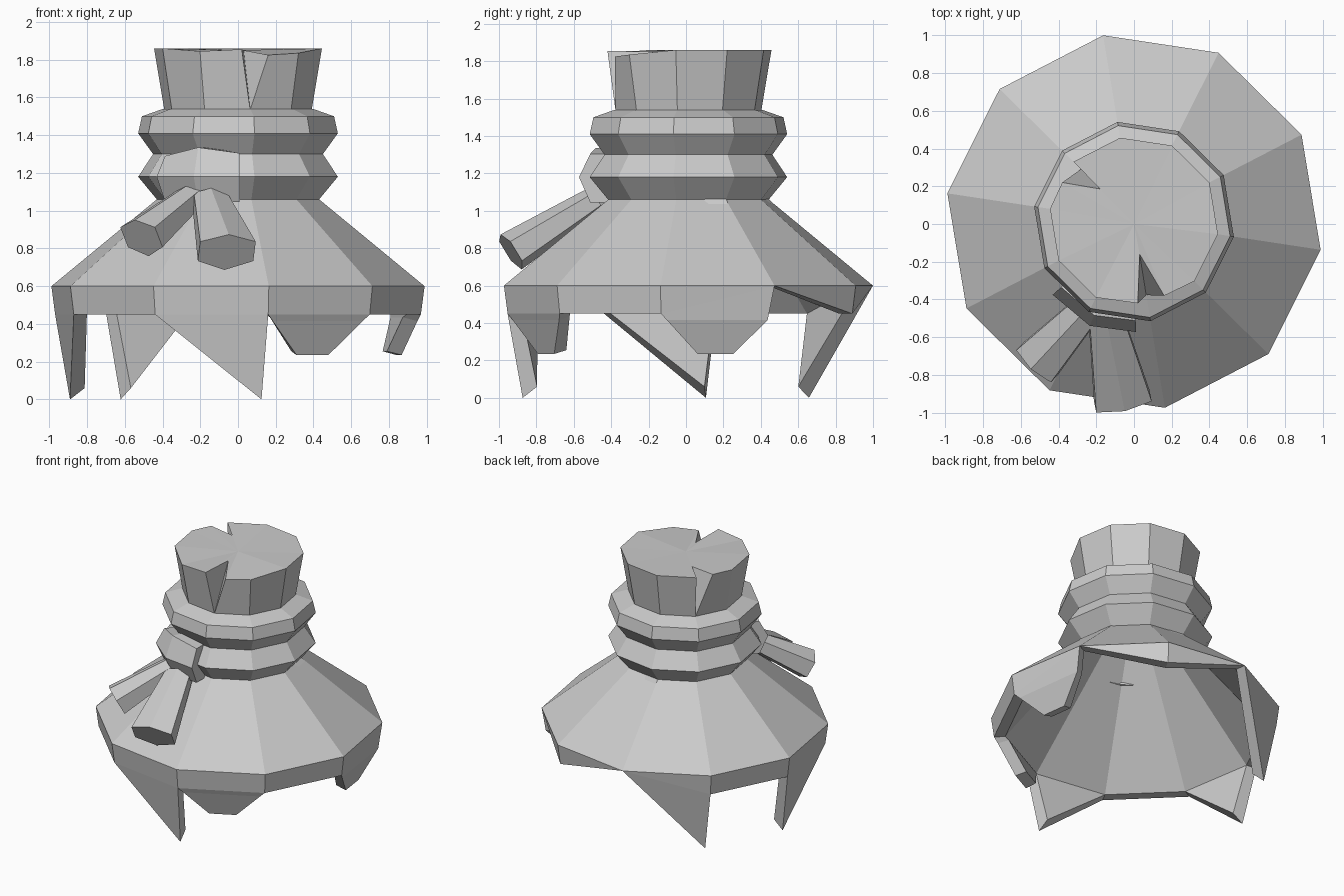
import bpy, bmesh
from math import radians, cos, sin
from mathutils import Vector

if "Cube" in bpy.data.objects:
    bpy.data.objects.remove(bpy.data.objects["Cube"])

N = 10
CY = 0.013


def polar(r, deg, z):
    return Vector((r * cos(radians(deg)), CY + r * sin(radians(deg)), z))


def angle(k):
    return -8.6 + 36 * k


def finish(bm, name):
    bmesh.ops.recalc_face_normals(bm, faces=bm.faces[:])
    me = bpy.data.meshes.new(name)
    bm.to_mesh(me)
    bm.free()
    ob = bpy.data.objects.new(name, me)
    bpy.context.collection.objects.link(ob)
    return ob


def loft(name, rings):
    """Skin a row of equally long point rings and cap both ends."""
    bm = bmesh.new()
    vs = [[bm.verts.new(p) for p in ring] for ring in rings]
    n = len(vs[0])
    for a, b in zip(vs, vs[1:]):
        for i in range(n):
            j = (i + 1) % n
            bm.faces.new((a[i], a[j], b[j], b[i]))
    bm.faces.new(vs[0][::-1])
    bm.faces.new(vs[-1])
    return finish(bm, name)


# Cape: ten-sided cone with a hem band, torn spikes and hanging flaps
bm = bmesh.new()
top = [bm.verts.new(polar(0.435, angle(k), 1.06)) for k in range(N)]
mid = [bm.verts.new(polar(1.0, angle(k), 0.60)) for k in range(N)]
low = [mid[k] if k in (1, 3) else bm.verts.new(polar(0.98, angle(k), 0.45))
       for k in range(N)]
for k in range(N):
    j = (k + 1) % N
    bm.faces.new((mid[k], mid[j], top[j], top[k]))
    bm.faces.new(list(dict.fromkeys((low[k], low[j], mid[j], mid[k]))))

hanging = []                     # faces that get an inner copy
lift = {v: 0.0 for v in low}     # how far the inner copy sits higher

# torn spikes: side of the cape -> direction of the tip
for k, tip_deg in ((3, 134), (5, 174), (7, 278)):
    tip = bm.verts.new(polar(0.895, tip_deg, 0.0))
    lift[tip] = 0.06
    hanging.append(bm.faces.new((low[k], tip, low[(k + 1) % N])))

# rounded flaps
for k in (0, 8):
    a, b = low[k], low[(k + 1) % N]
    row = (a, b)
    for t, s, z in ((0.05, 0.985, 0.415), (0.33, 0.92, 0.235)):
        new = []
        for u in (t, 1 - t):
            p = a.co.lerp(b.co, u)
            v = bm.verts.new((p.x * s, CY + (p.y - CY) * s, z))
            lift[v] = 0.02
            new.append(v)
        hanging.append(bm.faces.new((new[0], new[1], row[1], row[0])))
        row = new

# cape lining: inner copy of the hem, spikes and flaps, rising as a plain cone
rim_edges = [e for e in bm.edges if e.is_boundary and e.verts[0] not in top]
inner = {}
for v, dz in lift.items():
    flat = Vector((v.co.x, v.co.y - CY, 0))
    inner[v] = bm.verts.new(v.co - flat.normalized() * 0.078 + Vector((0, 0, dz)))
for f in hanging:
    bm.faces.new([inner[v] for v in reversed(f.verts)])
for e in rim_edges:
    a, b = e.verts
    bm.faces.new((a, b, inner[b], inner[a]))
throat = [bm.verts.new(polar(0.25, angle(k), 1.24)) for k in range(N)]
for k in range(N):
    j = (k + 1) % N
    bm.faces.new((inner[low[j]], inner[low[k]], throat[k], throat[j]))
bm.faces.new(throat)
# close the cape's top above the lining
crown = [bm.verts.new(polar(0.30, angle(k), 1.28)) for k in range(N)]
for k in range(N):
    j = (k + 1) % N
    bm.faces.new((top[k], top[j], crown[j], crown[k]))
bm.faces.new(crown)
finish(bm, "cape")

# Scarf: two rolls around the neck, open below so the lining can rise into it
profile = [(0.435, 1.06), (0.535, 1.18), (0.455, 1.30),
           (0.535, 1.41), (0.515, 1.50), (0.40, 1.54)]
rings = [(0.32, 1.29)] + profile
loft("scarf_rolls", [[polar(r, angle(k), z) for k in range(N)] for r, z in rings])

# Collar: flared stump, two corners split open into wedge notches
splits = {8: [(0.02, -0.42, 1.855), (0.03, -0.16, 1.85), (0.16, -0.38, 1.825)],
          4: [(-0.32, 0.33, 1.86), (-0.03, 0.16, 1.85), (-0.38, 0.22, 1.86)]}
front_dip = {7: 1.845, 9: 1.835}
bm = bmesh.new()
bottom = [bm.verts.new(polar(0.395, angle(k), 1.535)) for k in range(N)]
rim = []
for k in range(N):
    pts = splits.get(k, [polar(0.45, angle(k), front_dip.get(k, 1.86))])
    rim.append([bm.verts.new(p) for p in pts])
for k in range(N):
    j = (k + 1) % N
    bm.faces.new((bottom[k], bottom[j], rim[j][0], rim[k][-1]))
    for p, q in zip(rim[k], rim[k][1:]):
        bm.faces.new((bottom[k], p, q))
bm.faces.new(bottom[::-1])
hub = bm.verts.new((0, 0, 1.85))
loop = [v for group in rim for v in group]
for p, q in zip(loop, loop[1:] + loop[:1]):
    bm.faces.new((p, q, hub))
finish(bm, "collar")

# Knot: short thicker roll on the front left of the scarf
rings = []
for deg, ridge, zt in ((-138, 0.58, 1.29), (-113, 0.60, 1.335), (-89, 0.585, 1.305)):
    rings.append([polar(0.40, deg, zt), polar(ridge - 0.06, deg, zt),
                  polar(ridge, deg, 1.18), polar(ridge - 0.06, deg, 1.045),
                  polar(0.40, deg, 1.045)])
loft("scarf_knot", rings)


# Scarf tails: flared six-sided tubes
def tail(name, start, end, size0, size1):
    start, end = Vector(start), Vector(end)
    d = (end - start).normalized()
    side = d.cross(Vector((0, 0, 1))).normalized()
    up = side.cross(d)
    section = [(0, 1), (1, 0.6), (1, -0.5), (0, -1), (-1, -0.5), (-1, 0.6)]
    loft(name, [[c + side * x * w + up * y * h for x, y in section]
                for c, (w, h) in ((start, size0), (end, size1))])


tail("scarf_tail_front", (-0.15, -0.49, 1.06), (-0.06, -0.935, 0.78),
     (0.09, 0.07), (0.15, 0.11))
tail("scarf_tail_left", (-0.25, -0.45, 1.07), (-0.51, -0.73, 0.855),
     (0.08, 0.07), (0.125, 0.11))
